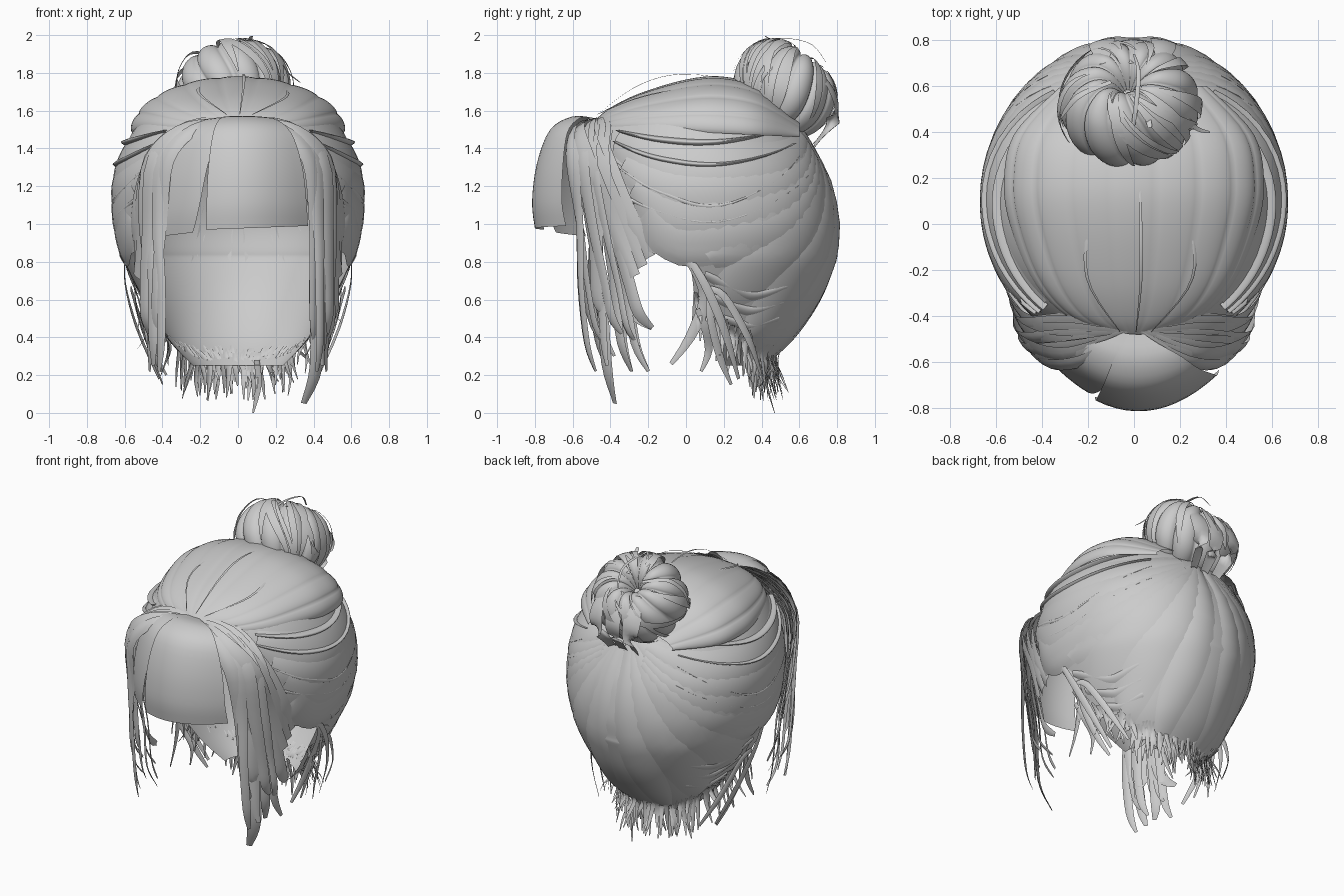
import bpy, math, random
from mathutils import Vector

if "Cube" in bpy.data.objects:
    bpy.data.objects.remove(bpy.data.objects["Cube"])
random.seed(4)


def spline(rows, t):
    """Catmull-Rom through rows of numbers, t in 0..1."""
    n = len(rows) - 1
    f = min(max(t, 0), 1) * n
    i = min(int(f), n - 1)
    f -= i
    p = [rows[min(max(i + k, 0), n)] for k in (-1, 0, 1, 2)]
    return [0.5 * (2 * b + (c - a) * f + (2 * a - 5 * b + 4 * c - d) * f * f
                   + (3 * b - a - 3 * c + d) * f ** 3) for a, b, c, d in zip(*p)]


def grid(fn, nu, nv):
    return [[fn(i / nu, j / nv) for j in range(nv + 1)] for i in range(nu + 1)]


def make(name, grids):
    """One smooth object out of several point grids."""
    verts, faces = [], []
    for g in grids:
        o, w = len(verts), len(g[0])
        verts += [tuple(p) for row in g for p in row]
        faces += [(o + i * w + j, o + i * w + j + 1, o + (i + 1) * w + j + 1, o + (i + 1) * w + j)
                  for i in range(len(g) - 1) for j in range(w - 1)]
    me = bpy.data.meshes.new(name)
    me.from_pydata(verts, [], faces)
    me.update()
    me.shade_smooth()
    ob = bpy.data.objects.new(name, me)
    bpy.context.collection.objects.link(ob)
    return ob


def card(pts, widths, n=14, center=(0, 0.1)):
    """Slightly cupped hair ribbon facing away from the head."""
    def fn(u, v):
        p = Vector(spline(pts, u))
        t = Vector(spline(pts, u + .02)) - Vector(spline(pts, u - .02))
        out = Vector((p.x - center[0], p.y - center[1], max(.02, p.z - 1.1))).normalized()
        side = t.cross(out).normalized()
        w = spline([(k,) for k in widths], u)[0]
        s = 2 * v - 1
        return p + side * (s * w / 2) - out * (s * s * w * .12)
    return grid(fn, n, 4)


# --- scalp shell: z, centre y, half width, front y, back y, edge of the face opening
ROWS = [(1.72, .15, .22, -.10, .40, -.10), (1.6, .08, .46, -.40, .53, -.40),
        (1.5, .08, .55, -.50, .61, -.46), (1.35, .1, .62, -.55, .70, -.50),
        (1.2, .1, .655, -.58, .77, -.48), (1.0, .1, .65, -.57, .81, -.42),
        (.86, .1, .62, -.55, .803, -.22), (.80, .1, .602, -.50, .793, 0),
        (.6, .12, .50, -.40, .715, .05), (.4, .2, .38, -.20, .58, .12), (.25, .22, .24, 0, .42, .2)]


def row_at(z):
    z = min(max(z, .25), 1.72)
    for i in range(len(ROWS) - 1):
        if ROWS[i + 1][0] <= z <= ROWS[i][0]:
            return spline(ROWS, (i + (ROWS[i][0] - z) / (ROWS[i][0] - ROWS[i + 1][0])) / (len(ROWS) - 1))


def on_row(r, phi, off=0):
    c = math.cos(phi)
    y = r[1] + ((r[4] - r[1]) if c > 0 else (r[1] - r[3])) * c
    return Vector((r[2] * math.sin(phi), y, r[0])) + Vector((math.sin(phi), c, .15)) * off


def phi_max(r):
    d = r[5] - r[1]
    return math.acos(max(-1, min(1, d / (r[4] - r[1] if d > 0 else r[1] - r[3]))))


def shell(u, v):
    r = spline(ROWS, u)
    return on_row(r, (2 * v - 1) * phi_max(r))


make("scalp_shell", [grid(shell, 50, 64)])


def band(path, width, off, n=22, taper=.35):
    """Lock lying on the shell; path of (angle, z)."""
    def fn(u, v):
        a, z = spline(path, u)
        a0, z0 = spline(path, u - .02)
        a1, z1 = spline(path, u + .02)
        d = Vector(((a1 - a0) * .65, z1 - z0)).normalized()
        s = 2 * v - 1
        w = s * width / 2 * (taper + (1 - taper) * math.sin(math.pi * min(1, u + .08)))
        z += d.x * w
        return on_row(row_at(z), a - d.y * w / .65, off * (1.05 - s * s))
    return grid(fn, n, 8)


# --- broad swept locks on the sides and back
locks = []
for s in (-1, 1):
    for k in range(4):
        z = 1.44 - .12 * k
        locks.append(band([(s * (2.4 - .13 * k), z), (s * 1.75, z - .12 - .02 * k),
                           (s * .95, z - .12 + .02 * k), (s * .25, 1.45 - .03 * k)], .27, .014))
    for a, z in ((1.55, .82), (1.45, .62), (1.2, .42), (.6, .29)):
        locks.append(band([(s * a, z), (s * a * .75, z + .16), (s * a * .4, z + .5),
                           (s * .06, 1.48)], .28, .012))
make("swept_locks", locks)

# --- loose thin strands round the sides
loose = []
for s in (-1, 1):
    for z, dip, end in ((1.46, .02, 1.5), (1.40, .06, 1.42), (1.30, .14, 1.36), (1.16, .1, 1.25)):
        loose.append(band([(s * 2.4, z + .03), (s * 1.9, z - dip), (s * 1.4, z - dip * 1.4),
                           (s * .6, end)], .035, .03 if z > 1.35 else .014, taper=.1))
    for k in range(3):
        loose.append(band([(s * (1.58 - .05 * k), .72 - .11 * k), (s * 1.2, .62 - .08 * k),
                           (s * .85, .66 - .08 * k)], .05, .012, taper=.8))
make("loose_side_strands", loose)

# --- puffed top panel from the parting to the bun: y, top z, edge z, half width
TOP = [(-.49, 1.54, 1.50, .05), (-.41, 1.61, 1.50, .28), (-.25, 1.69, 1.50, .44),
       (0, 1.765, 1.49, .545), (.2, 1.78, 1.48, .57), (.4, 1.72, 1.47, .52), (.6, 1.55, 1.46, .32)]


def top_panel(u, v):
    y, zt, ze, w = spline(TOP, u)
    a = (2 * v - 1) * math.pi / 2
    k = .98 + .02 * abs(math.sin(v * 9 * math.pi)) ** .6
    return Vector((w * math.sin(a) * k, y, ze + (zt - ze) * math.cos(a) * k))


make("top_panel", [grid(top_panel, 28, 90)])

# --- flyaway strands over the top
make("flyaway_strands", [card([(x * .3, -.47, 1.58), (x, -.25, 1.745 - abs(x) * .3),
                               (x, 0, 1.805 - abs(x) * .35), (x * .7, .4, 1.74)], (.004, .015, .004))
                         for x in (-.2, .03, .25)])

# --- fringe: one wide sheet and a narrower one on the left
FRINGE = [(-.48, 1.56, .12), (-.60, 1.57, .5), (-.72, 1.50, .76), (-.79, 1.32, .92),
          (-.815, 1.12, .98), (-.80, .98, 1)]


def fringe(x0, x1, inset, drop, spread):
    def fn(u, v):
        y, z, f = spline(FRINGE, u)
        x = (x0 + (x1 + spread * (1 - u) - x0) * v) * f
        z += drop * u + .02 * v * u - x * x * .45 * (1 - u)
        return Vector((x, y + inset * u + 1.35 * (x - .02) ** 2, z))
    return grid(fn, 20, 12)


make("fringe", [fringe(-.17, .37, 0, -.01, 0), fringe(-.41, -.24, .02, -.045, .16)])

# --- long face-framing locks: hip x, hip y, tip x, tip y, tip z, width
LOCKS = [(.43, -.60, .42, -.48, .22, .05), (.45, -.55, .35, -.38, .05, .09),
         (.46, -.52, .45, -.42, .25, .06), (.47, -.48, .41, -.29, .22, .06),
         (.49, -.44, .47, -.20, .22, .05), (.46, -.50, .44, -.45, .54, .09),
         (.50, -.46, .49, -.18, .45, .07), (.41, -.62, .41, -.42, .35, .05),
         (.48, -.56, .48, -.34, .42, .06), (.51, -.50, .45, -.25, .35, .04)]
frame = []
for s in (-1, 1):
    for hx, hy, tx, ty, tz, w in LOCKS:
        if s < 0 and tz < .1:
            tx, tz, w = .43, .3, .05
        my = hy * .5 + ty * .5 + random.uniform(-.04, .02)
        mx = (hx + tx) / 2 + random.uniform(-.02, .03)
        frame.append(card([(s * .03, -.48, 1.55), (s * hx * .55, hy + .02, 1.51),
                           (s * hx * .93, hy, 1.34), (s * hx, hy * .75 + ty * .25, 1.0),
                           (s * mx, my, max(.68, tz + .15)), (s * mx, my * .6 + ty * .4, (tz * 2 + .68) / 3 if tz < .6 else .62),
                           (s * tx, ty, tz)],
                          (.03, w * 1.4, w * 1.8, w * 1.4, w * 1.1, w, w * .4), 24))
    # wide drapes at the temples
    for d in (0, .05, .1):
        frame.append(card([(s * .03, -.47, 1.55), (s * .28, -.58 + d, 1.50 - d * .3),
                           (s * .45, -.55 + d, 1.32), (s * (.49 + d * .5), -.42 + d, 1.02),
                           (s * .54, -.28 + d * .8, .72 + d)], (.04, .11, .17, .15, .08), 18))
make("face_framing_locks", frame)

# --- nape and sideburn wisps
wisps = []
for k in range(84):
    t = -1 + 2 * k / 83 + random.uniform(-.01, .01)
    r = row_at(.27 + .3 * abs(t) ** 4 + random.uniform(0, .05))
    a = max(-1, min(1, t)) * phi_max(r)
    p = on_row(r, a, .008)
    o = Vector((math.sin(a), math.cos(a), 0))
    L, c = random.uniform(.1, .22), random.uniform(-.04, .06)
    tip = p + o * c + Vector((random.uniform(-.04, .04), random.uniform(-.03, .03), -L))
    tip.z = max(tip.z, .02)
    mid = (p + tip) / 2 + o * random.uniform(-.02, .02)
    wisps.append(card([p + Vector((0, 0, .05)) + o * .045, p, mid, tip], (.015, .03, .024, .006), 7))
for s in (-1, 1):
    for pts, w in (([(.6, -.02, .84), (.59, .05, .76), (.53, .1, .6), (.49, .02, .4), (.46, -.08, .26)], .06),
                   ([(.6, .0, .84), (.6, .1, .68), (.54, .2, .45), (.42, .28, .18)], .045),
                   ([(.57, .1, .66), (.56, .2, .62), (.49, .33, .4), (.38, .4, .2)], .04),
                   ([(.55, .12, .66), (.53, .13, .5), (.46, .18, .3), (.4, .24, .15)], .04),
                   ([(.53, .06, .55), (.5, .1, .45), (.44, .12, .33), (.42, .08, .22)], .04)):
        wisps.append(card([(s * x, y, z) for x, y, z in pts], (w * .7, w, w, w * .4), 12))
wisps.append(card([(.1, .4, .28), (.11, .43, .15), (.08, .47, .0)], (.03, .035, .01), 8))
make("nape_wisps", wisps)

# --- bun: gored, twisted ball with a dimple, tilted back
BUN = [(.015, .08), (.06, .16), (.13, .19), (.215, .14), (.26, .04), (.255, -.07), (.19, -.17), (.08, -.23)]
AX = Vector((-.1, .6, .79)).normalized()
E1 = Vector((1, 0, 0)) - AX * AX.x
E1.normalize()
E2 = AX.cross(E1)
BC = Vector((-.02, .52, 1.715))


def bun_point(ang, v, off=0):
    r, h = spline(BUN, v)
    q = Vector((r, h)) * (1 + off * 4)
    return BC + E1 * (math.cos(ang) * q.x * 1.08) + E2 * (math.sin(ang) * q.x) + AX * q.y


def bun(u, v):
    puff = .03 * abs(math.sin(v * 11 * math.pi)) ** .6 - .012
    return bun_point(v * math.tau + .9 * u, u, puff)


make("bun", [grid(bun, 26, 132)])
ribbons = []
for k in range(14):
    a, tw, w = random.uniform(0, 6.28), random.uniform(.3, 2.2), random.uniform(.05, .15)
    lo, hi = random.uniform(.05, .3), random.uniform(.7, 1)
    ribbons.append(grid(lambda u, v: bun_point(
        a + tw * u + (v - .5) * w * 2 * math.sin(math.pi * (u * .9 + .05)),
        lo + (hi - lo) * u, .02 + .008 * math.sin(u * math.pi)), 16, 3))
# tie at the bun's root and stray ends
for x in (-.13, 0, .12):
    ribbons.append(card([(x, .70, 1.82), (x * 1.1, .785, 1.70), (x, .795, 1.58), (x * .7, .68, 1.42)],
                        (.04, .11, .1, .06), 14, (0, .5)))
ribbons += [card([(.02, .6, 1.90), (.05, .5, 1.95), (.07, .42, 1.995)], (.02, .03, .02), 8, (0, .9)),
            card([(-.1, .62, 1.88), (-.24, .56, 1.91), (-.31, .48, 1.83), (-.33, .44, 1.72)], (.02, .03, .01)),
            card([(.1, .6, 1.9), (.2, .5, 1.88), (.27, .42, 1.8), (.33, .4, 1.75)], (.02, .03, .01)),
            card([(0, .74, 1.86), (.02, .65, 1.96), (0, .45, 1.98), (-.03, .3, 1.88)], (.01, .02, .01))]
make("bun_strands", ribbons)
